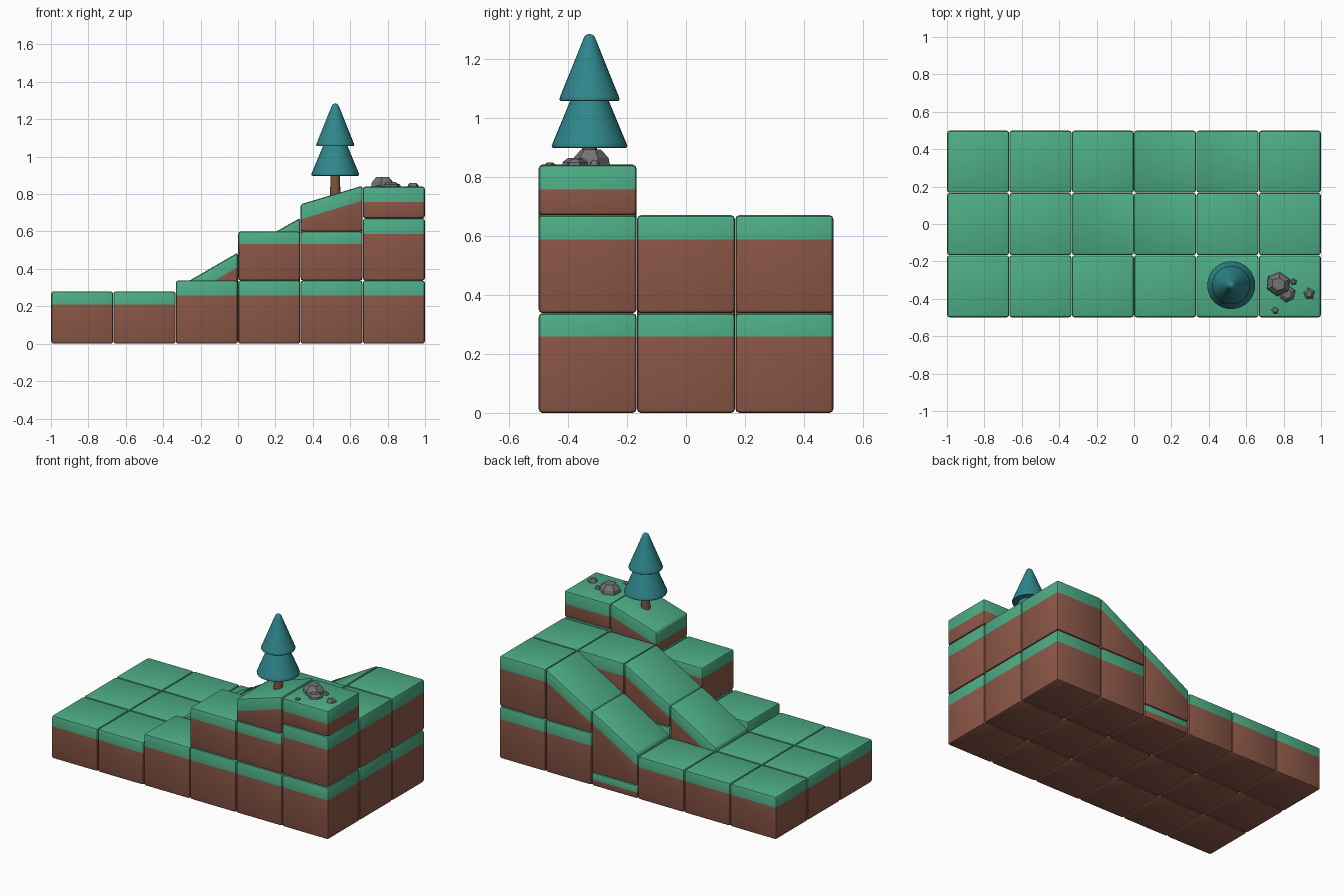
import bpy, bmesh, math, random
from mathutils import Vector

if "Cube" in bpy.data.objects:
    bpy.data.objects.remove(bpy.data.objects["Cube"])

random.seed(4)
CELL = 1 / 3


def material(name, rgb):
    m = bpy.data.materials.new(name)
    m.diffuse_color = (*rgb, 1)
    m.use_nodes = True
    m.node_tree.nodes["Principled BSDF"].inputs["Base Color"].default_value = m.diffuse_color
    return m


GRASS = material("grass", (0.075, 0.42, 0.24))
SOIL = material("soil", (0.27, 0.10, 0.065))
LEAF = material("foliage", (0.028, 0.24, 0.26))
BARK = material("bark", (0.22, 0.085, 0.05))
STONE = material("stone", (0.17, 0.17, 0.18))


def finish(name, bm, mats, smooth=True):
    bmesh.ops.recalc_face_normals(bm, faces=bm.faces)
    me = bpy.data.meshes.new(name)
    bm.to_mesh(me)
    bm.free()
    for m in mats:
        me.materials.append(m)
    ob = bpy.data.objects.new(name, me)
    bpy.context.collection.objects.link(ob)
    if smooth:
        bpy.ops.object.select_all(action='DESELECT')
        ob.select_set(True)
        bpy.context.view_layer.objects.active = ob
        bpy.ops.object.shade_smooth_by_angle(angle=math.radians(40))
    return ob


def block(name, col, row, z0, left, right, grass):
    """Rounded soil block with a grass band; left/right are the top heights."""
    bm = bmesh.new()
    x0 = -1 + col * CELL + 0.001
    y0 = -0.5 + row * CELL + 0.001
    x1, y1 = x0 + CELL - 0.002, y0 + CELL - 0.002
    outline = [(x0, z0), (x1, z0), (x1, right), (x0, left)]
    face = bm.faces.new([bm.verts.new((x, y0, z)) for x, z in outline])
    new = bmesh.ops.extrude_face_region(bm, geom=[face])["geom"]
    bmesh.ops.translate(bm, vec=(0, y1 - y0, 0),
                        verts=[v for v in new if isinstance(v, bmesh.types.BMVert)])
    bmesh.ops.bevel(bm, geom=list(bm.edges), offset=0.013, segments=2,
                    profile=0.5, affect='EDGES', clamp_overlap=True)
    # split into soil and grass parallel to the top
    co = Vector((x0, y0, left - grass))
    no = Vector((left - right, 0, x1 - x0)).normalized()
    bmesh.ops.bisect_plane(bm, geom=bm.verts[:] + bm.edges[:] + bm.faces[:],
                           plane_co=co, plane_no=no, dist=1e-5)
    for f in bm.faces:
        f.material_index = int((f.calc_center_median() - co).dot(no) > 0)
    finish(name, bm, [SOIL, GRASS])


def flat(name, cells, z0, z1, grass):
    for c, r in cells:
        block(name, c, r, z0, z1, z1, grass)


# Ground level
flat("low_ground_block", [(c, r) for c in (0, 1) for r in range(3)] + [(2, 2)], 0, 0.28, 0.07)
flat("base_block", [(2, 0), (3, 0), (3, 1)] + [(c, r) for c in (4, 5) for r in range(3)],
     0, 0.338, 0.08)
flat("ramp_footing", [(2, 1), (3, 2)], 0, 0.085, 0.043)

# Upper terraces
flat("middle_terrace", [(3, 0), (4, 0)], 0.338, 0.60, 0.068)
flat("high_terrace", [(4, 1), (5, 0), (5, 1), (5, 2)], 0.338, 0.67, 0.083)
flat("summit_block", [(5, 0)], 0.67, 0.84, 0.083)

# Ramps
for c, r in ((2, 1), (3, 2)):
    block("lower_ramp", c, r, 0.085, 0.295, 0.487, 0.078)
    block("upper_ramp", c + 1, r, 0.338, 0.485, 0.672, 0.078)
block("summit_ramp", 4, 0, 0.60, 0.745, 0.845, 0.08)


def lathe(name, profile, centre, mat, sides=32):
    bm = bmesh.new()
    rings = [[bm.verts.new((centre[0] + r * math.cos(2 * math.pi * i / sides),
                            centre[1] + r * math.sin(2 * math.pi * i / sides), z))
              for i in range(sides)] for r, z in profile]
    for a, b in zip(rings, rings[1:]):
        for i in range(sides):
            j = (i + 1) % sides
            bm.faces.new((a[i], a[j], b[j], b[i]))
    bm.faces.new(rings[0][::-1])
    bm.faces.new(rings[-1])
    finish(name, bm, [mat])


# Tree
TREE = (0.52, -0.327)
lathe("tree_trunk", [(0.03, 0.74), (0.027, 0.83), (0.024, 0.93)], TREE, BARK, 16)
lathe("lower_foliage", [(0.118, 0.897), (0.126, 0.899), (0.128, 0.905), (0.124, 0.916),
                        (0.058, 1.075)], TREE, LEAF)
lathe("upper_foliage", [(0.092, 1.056), (0.100, 1.058), (0.102, 1.064), (0.098, 1.075),
                        (0.022, 1.264), (0.017, 1.276), (0.009, 1.282), (0.002, 1.284)],
      TREE, LEAF)


def rock(name, x, y, radius, height, sides):
    """Faceted stone: jittered rings narrowing to a flat top."""
    bm = bmesh.new()
    jit = [random.uniform(0.88, 1.1) for _ in range(sides)]
    rings = []
    for k, z in ((1.0, -0.01), (0.9, height * 0.45), (0.52, height)):
        rings.append([bm.verts.new((x + radius * k * jit[i] * math.cos(6.2832 * i / sides + 0.4),
                                    y + radius * k * jit[i] * math.sin(6.2832 * i / sides + 0.4),
                                    0.84 + z)) for i in range(sides)])
    for a, b in zip(rings, rings[1:]):
        for i in range(sides):
            j = (i + 1) % sides
            bm.faces.new((a[i], a[j], b[j], b[i]))
    bm.faces.new(rings[0][::-1])
    bm.faces.new(rings[-1])
    finish(name, bm, [STONE], smooth=False)


# Rocks
rock("large_rock", 0.772, -0.322, 0.074, 0.052, 6)
rock("medium_rock", 0.818, -0.375, 0.047, 0.024, 6)
rock("small_rock", 0.853, -0.308, 0.02, 0.015, 5)
rock("side_rock", 0.935, -0.373, 0.033, 0.02, 5)
rock("pebble", 0.754, -0.463, 0.02, 0.008, 5)
